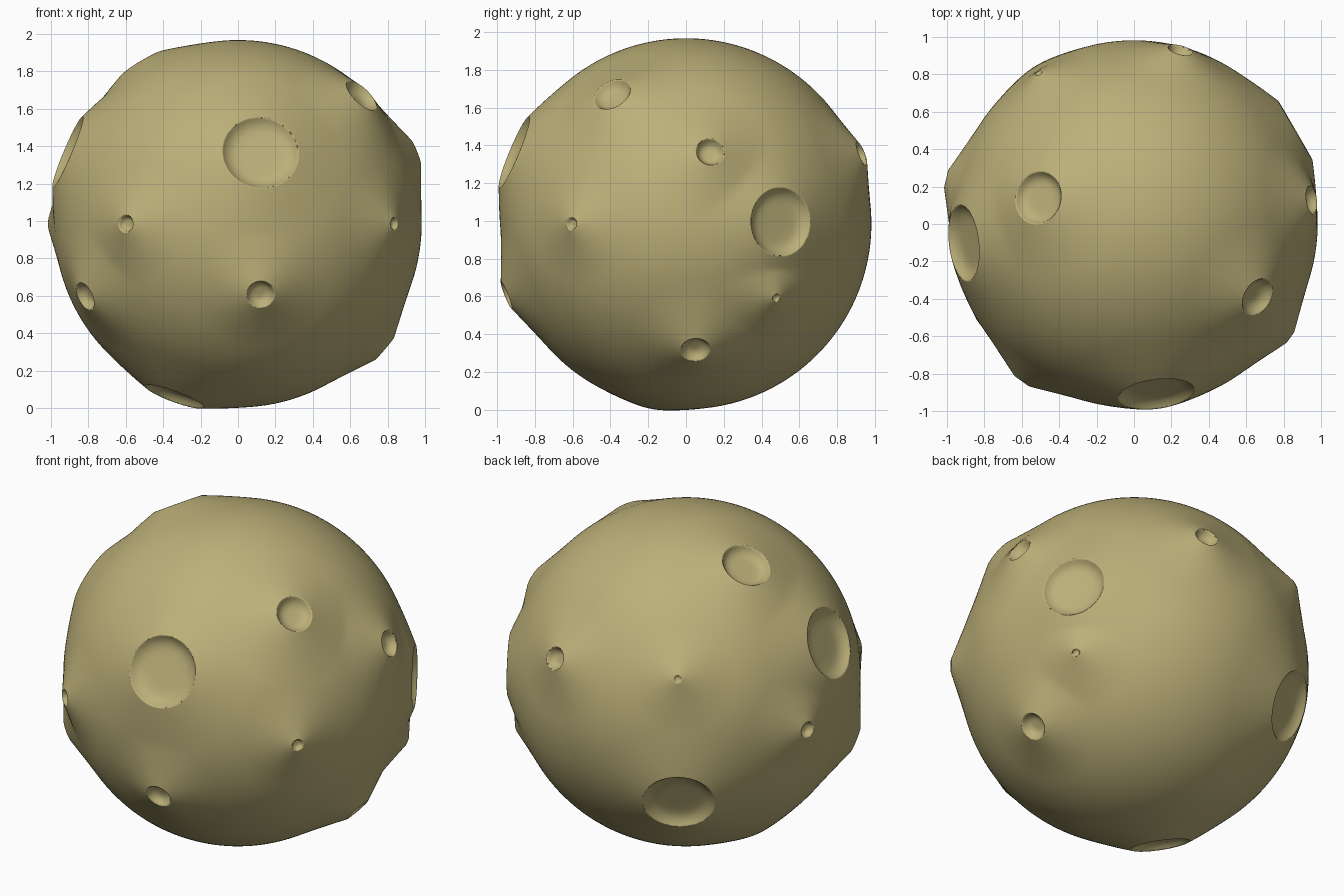
import bpy, bmesh, math
from mathutils import Vector

if "Cube" in bpy.data.objects:
    bpy.data.objects.remove(bpy.data.objects["Cube"])

BASE = 0.982            # radius of the plain ball
CENTRE_Z = 0.985

# craters: rim centre relative to ball centre (x, y, z), rim radius
CRATERS = [
    (0.12, -0.91, 0.38, 0.205), (-0.90, -0.10, 0.38, 0.205),
    (-0.49, 0.77, -0.38, 0.205), (0.87, 0.505, 0.01, 0.182),
    (-0.335, -0.17, -0.915, 0.166), (-0.51, 0.14, 0.85, 0.142),
    (0.66, -0.39, 0.685, 0.105), (-0.81, -0.49, -0.385, 0.078),
    (0.12, -0.945, -0.375, 0.076), (0.96, 0.13, 0.385, 0.076),
    (0.78, 0.05, -0.665, 0.078), (0.25, 0.94, 0.375, 0.067),
    (-0.60, -0.84, 0.0, 0.048), (-1.0, 0.24, 0.0, 0.048),
    (0.84, -0.61, 0.0, 0.034), (0.83, 0.48, -0.395, 0.023),
    (-0.51, 0.81, 0.40, 0.023),
]

craters = []
for x, y, z, r in CRATERS:
    rim = 1.014 if r > 0.13 else 1.034      # small craters sit on higher mounds
    craters.append((Vector((x, y, z)).normalized(), math.asin(r / rim), rim, r))


def angle(d, axis):
    return 2 * math.asin(min(1.0, (d - axis).length / 2))


def height(d):
    """Distance of the surface from the ball centre along direction d."""
    best = BASE
    for axis, a, rim, r in craters:
        t = angle(d, axis)
        if t < a:                           # bowl with flat floor and steep wall
            depth = min(0.045, 0.75 * r)
            power = 7 if r > 0.13 else 4
            return (rim * math.cos(a) - depth * (1 - (t / a) ** power)) / math.cos(t)
        w = 0.30
        if t < a + w:                       # soft mound outside the rim
            best = max(best, BASE + (rim - BASE) * (1 - (t - a) / w) ** 2)
    return best


# ball, refined around the craters
bm = bmesh.new()
bmesh.ops.create_icosphere(bm, subdivisions=6, radius=1)
for inner, outer in ((1.0, 0.10), (0.08, 0.04), (0.03, 0.02)):
    near = set()
    for v in bm.verts:
        for axis, a, rim, r in craters:
            if -inner < angle(v.co, axis) - a < outer:
                near.add(v)
                break
    edges = [e for e in bm.edges if e.verts[0] in near and e.verts[1] in near]
    bmesh.ops.subdivide_edges(bm, edges=edges, cuts=1, use_grid_fill=True)
    bmesh.ops.triangulate(bm, faces=[f for f in bm.faces if len(f.verts) > 3])
    for v in bm.verts:
        v.co.normalize()

# pull nearby points onto each rim so it stays crisp, then shape the surface
for v in bm.verts:
    for axis, a, rim, r in craters:
        t = angle(v.co, axis)
        if abs(t - a) < 0.0022:
            side = (v.co - axis * v.co.dot(axis)).normalized()
            v.co = axis * math.cos(a) + side * math.sin(a)
            break
for v in bm.verts:
    v.co = v.co * height(v.co)
bmesh.ops.recalc_face_normals(bm, faces=bm.faces)

mesh = bpy.data.meshes.new("cratered_ball")
bm.to_mesh(mesh)
bm.free()
ball = bpy.data.objects.new("cratered_ball", mesh)
bpy.context.collection.objects.link(ball)
ball.location.z = CENTRE_Z
mesh.shade_smooth()

# sandy olive surface
mat = bpy.data.materials.new("sand")
mat.diffuse_color = (0.50, 0.43, 0.19, 1)
mat.use_nodes = True
mat.node_tree.nodes["Principled BSDF"].inputs["Base Color"].default_value = mat.diffuse_color
mesh.materials.append(mat)
